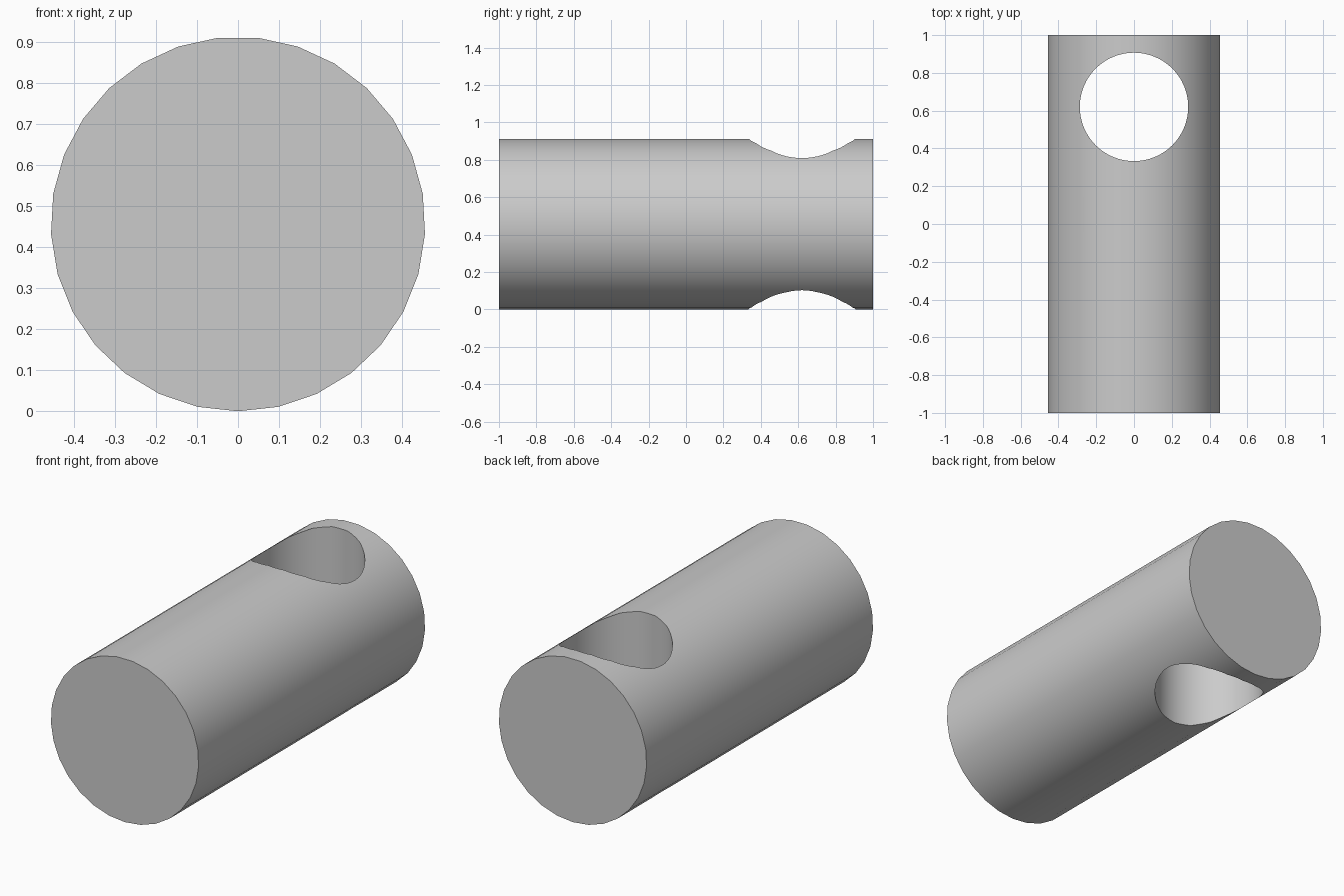
import bpy
import math
from mathutils import Vector

cube = bpy.data.objects.get("Cube")
if cube:
    bpy.data.objects.remove(cube, do_unlink=True)

RADIUS, LENGTH, SIDES = 0.457, 2.0, 29
HOLE_Y, HOLE_RADIUS = 0.62, 0.287

grey = bpy.data.materials.new("plain grey")
grey.use_nodes = True
colour = (0.6, 0.6, 0.6, 1)
grey.diffuse_color = colour
grey.node_tree.nodes["Principled BSDF"].inputs["Base Color"].default_value = colour


def cylinder(name, sides, radius, depth, location, rotation=(0, 0, 0)):
    bpy.ops.mesh.primitive_cylinder_add(vertices=sides, radius=radius, depth=depth,
                                        location=location, rotation=rotation)
    obj = bpy.context.object
    obj.name = name
    bpy.ops.object.transform_apply(location=True, rotation=True)
    obj.data.materials.append(grey)
    return obj


# Round bar lying along y, with one edge line at the very bottom
bar = cylinder("drilled_bar", SIDES, RADIUS, LENGTH, (0, 0, RADIUS), (math.pi / 2, 0, 0))
if min(v.co.z for v in bar.data.vertices) > 0.0005:
    for v in bar.data.vertices:
        v.co.z = 2 * RADIUS - v.co.z
    bar.data.flip_normals()

# Vertical through hole near the back end
cutter = cylinder("hole_cutter", 64, HOLE_RADIUS, 4 * RADIUS, (0, HOLE_Y, RADIUS))
cutter.hide_render = True
cut = bar.modifiers.new("through hole", 'BOOLEAN')
cut.operation = 'DIFFERENCE'
cut.solver = 'EXACT'
cut.object = cutter
bpy.context.view_layer.objects.active = bar
bpy.ops.object.modifier_apply(modifier=cut.name)
bpy.data.objects.remove(cutter, do_unlink=True)

# Round normals on the bar wall and the hole wall, flat ends
mesh = bar.data
normals = [Vector((0, 0, 1))] * len(mesh.loops)
for face in mesh.polygons:
    face.use_smooth = True
    flat = face.normal.copy()
    for i in face.loop_indices:
        p = mesh.vertices[mesh.loops[i].vertex_index].co
        if abs(flat.y) > 0.99 and abs(abs(face.center.y) - LENGTH / 2) < 0.001:
            normals[i] = flat
        elif abs(flat.z) < 0.001 and math.hypot(face.center.x, face.center.y - HOLE_Y) < HOLE_RADIUS + 0.001:
            normals[i] = Vector((-p.x, HOLE_Y - p.y, 0)).normalized()
        else:
            normals[i] = Vector((p.x, 0, p.z - RADIUS)).normalized()
mesh.normals_split_custom_set(normals)
